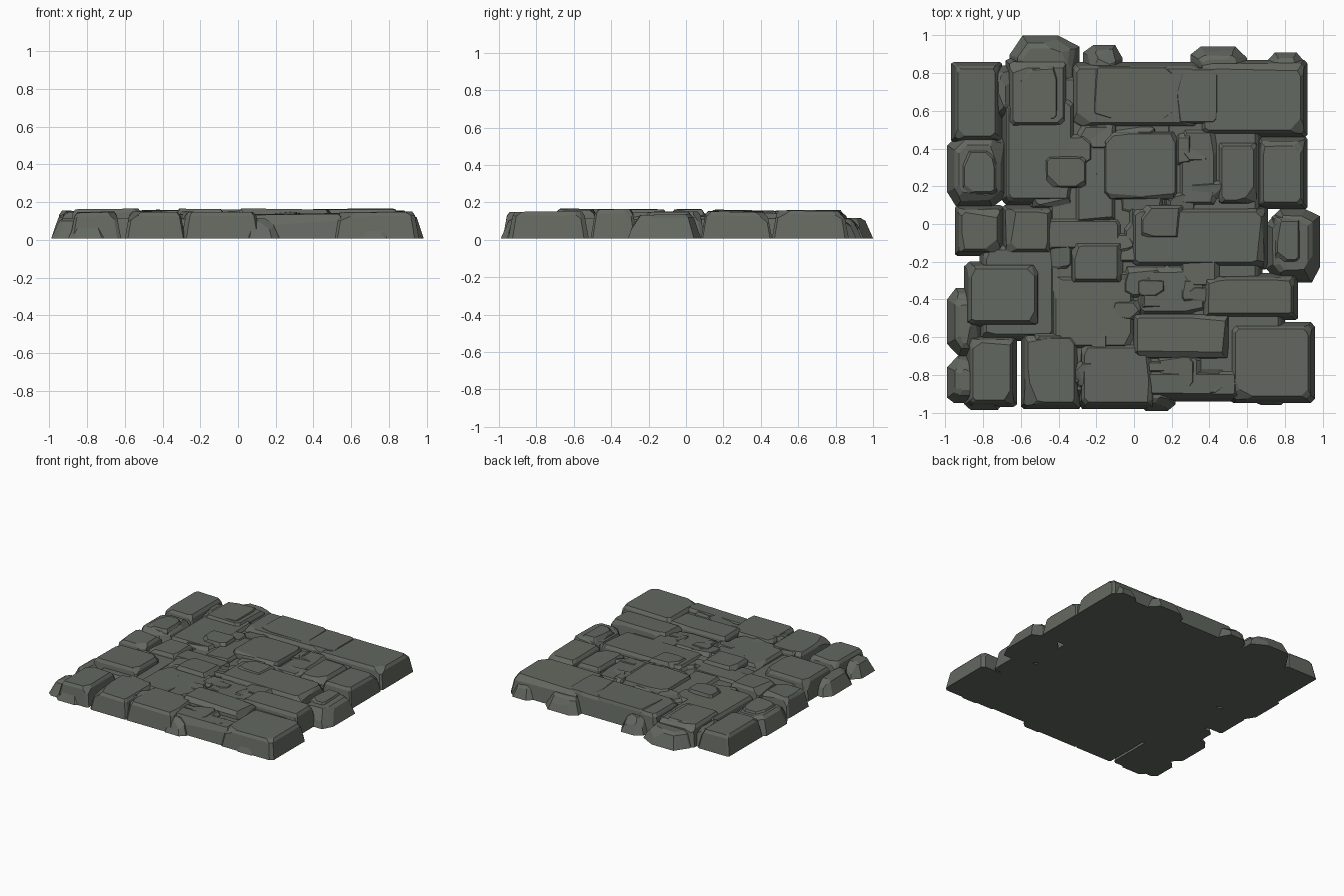
import bpy, bmesh, math, random
from mathutils import Vector

if "Cube" in bpy.data.objects:
    bpy.data.objects.remove(bpy.data.objects["Cube"])

random.seed(7)
stone_mat = bpy.data.materials.new("mossy grey stone")
stone_mat.diffuse_color = (0.125, 0.138, 0.117, 1)
stone_mat.use_nodes = True
stone_mat.node_tree.nodes["Principled BSDF"].inputs["Base Color"].default_value = stone_mat.diffuse_color
R = random.uniform
Z0 = 0.008


def stone(name, x0, x1, y0, y1, h, taper=0.03, cut=0.12, chips=5, tilt=0.004):
    """Tapered slab with cut corners, a worn shoulder and chipped facets."""
    bm = bmesh.new()
    cx, cy, a, b = (x0 + x1) / 2, (y0 + y1) / 2, (x1 - x0) / 2, (y1 - y0) / 2
    m = min(a, b)
    # eight-sided outline, corner cuts vary from corner to corner
    pts = []
    for sx, sy in ((1, 1), (-1, 1), (-1, -1), (1, -1)):
        p = (sx * (a - 2 * m * cut * R(.5, 1.3)), sy * b)
        q = (sx * a, sy * (b - 2 * m * cut * R(.5, 1.3)))
        pts += [q, p] if sx * sy > 0 else [p, q]
    tx, ty = R(-tilt, tilt) / a, R(-tilt, tilt) / b
    rings = []
    for z, inset in ((Z0, 0), (h * .86, taper * .75), (h, taper * 1.25)):
        ring = []
        for px, py in pts:
            x, y = px * (1 - inset / a), py * (1 - inset / b)
            dz = (tx * x + ty * y) if z > Z0 else 0
            ring.append(bm.verts.new((cx + x, cy + y, min(z + dz, .168))))
        rings.append(ring)
    for lo, hi in zip(rings, rings[1:]):
        for i in range(8):
            j = (i + 1) % 8
            bm.faces.new((lo[i], lo[j], hi[j], hi[i]))
    bm.faces.new(rings[-1])
    bm.faces.new(rings[0][::-1])
    # chip the upper rim with random planes
    for _ in range(chips):
        t = R(0, 2 * math.pi)
        n = Vector((math.cos(t), math.sin(t), R(.5, 1.6))).normalized()
        far = max(v.co.dot(n) for v in bm.verts)
        co = n * (far - R(.004, .016))
        geom = bm.verts[:] + bm.edges[:] + bm.faces[:]
        res = bmesh.ops.bisect_plane(bm, geom=geom, plane_co=co, plane_no=n,
                                     clear_outer=True)
        edges = [e for e in res["geom_cut"] if isinstance(e, bmesh.types.BMEdge)]
        if len(edges) > 2:
            bmesh.ops.holes_fill(bm, edges=edges, sides=0)
    bmesh.ops.recalc_face_normals(bm, faces=bm.faces)
    me = bpy.data.meshes.new(name)
    bm.to_mesh(me)
    bm.free()
    me.materials.append(stone_mat)
    ob = bpy.data.objects.new(name, me)
    bpy.context.collection.objects.link(ob)


def lay(name, rects, h, **kw):
    for i, r in enumerate(rects):
        stone(f"{name}_{i + 1}", *r, h, **kw)


# back row of slabs
lay("back_slab", [(-.97, -.70, .43, .86), (-.68, -.34, .50, .88),
                  (-.34, .36, .50, .86), (.34, .92, .46, .87)], .153, cut=.06)
# left and right side slabs
lay("side_slab", [(.43, .67, .09, .45), (.65, .92, .08, .46),
                  (-.95, -.69, -.17, .10), (-.70, -.42, -.17, .10),
                  (-.03, .71, -.24, .10)], .15, cut=.06)
# front row of slabs
lay("front_slab", [(-.89, -.62, -.97, -.59), (-.60, -.28, -.98, -.57),
                   (.50, .96, -.95, -.52), (-.30, .12, -.98, -.62)], .148, cut=.06)
# upper slabs that overlap the others
lay("raised_slab", [(-.90, -.49, -.55, -.20), (.35, .87, -.51, -.26),
                    (.01, .28, -.10, .12), (-.35, -.04, -.33, -.08),
                    (-.02, .52, -.73, -.46)], .163, cut=.06)
lay("cap_stone", [(-.48, -.24, .18, .37), (-.17, .24, .12, .50),
                  (.21, .46, .52, .84), (-.23, .22, .54, .85),
                  (-.62, -.39, .54, .85)], .157, cut=.09, taper=.018)
# middle level slabs
lay("middle_slab", [(-.70, -.30, .10, .68), (-.50, -.05, -.16, .05),
                    (-.45, .02, -.68, -.26), (0, .40, -.50, -.20),
                    (.22, .46, .08, .52), (-.33, -.08, -.02, .55),
                    (-.02, .57, -.94, -.76)], .137, cut=.06)
# worn, rounded rubble poking out of the rim
lay("rim_rubble", [(-.66, -.29, .67, 1.0), (-.27, -.06, .74, .95),
                   (.30, .60, .74, .94), (.70, .90, .74, .91),
                   (-.99, -.80, -.70, -.34), (-.99, -.78, -.95, -.70),
                   (0, .22, -.99, -.80), (.62, .82, -.96, -.80),
                   (-.90, -.70, -.985, -.85)], .115, cut=.27, taper=.055)
lay("rim_boulder", [(-.99, -.67, .09, .48), (.70, .985, -.31, .08),
                    (-.78, -.62, .56, .84)], .135, cut=.22, taper=.05)
lay("boulder_top", [(-.93, -.71, .14, .41), (.73, .90, -.22, .05)], .15,
    cut=.12, taper=.025)
# low bed that closes the joints from below
lay("bed", [(-.47, .20, -.70, .62), (.15, .68, -.40, .80),
            (-.82, -.40, -.62, -.10), (-.60, .18, -.93, -.62),
            (.28, .80, -.88, -.40), (-.66, .30, .45, .80)], .115, cut=.04, chips=2)

# small broken flakes scattered through the worn middle
for i in range(46):
    x, y = R(-.45, .42), R(-.62, .52)
    if i > 34:
        x, y = R(-.4, .7), R(-.88, -.72)
    w, d = R(.05, .13), R(.04, .11)
    stone(f"flake_{i + 1}", x - w, x + w, y - d, y + d, R(.128, .144),
          taper=.022, cut=.16, chips=4, tilt=.012)
